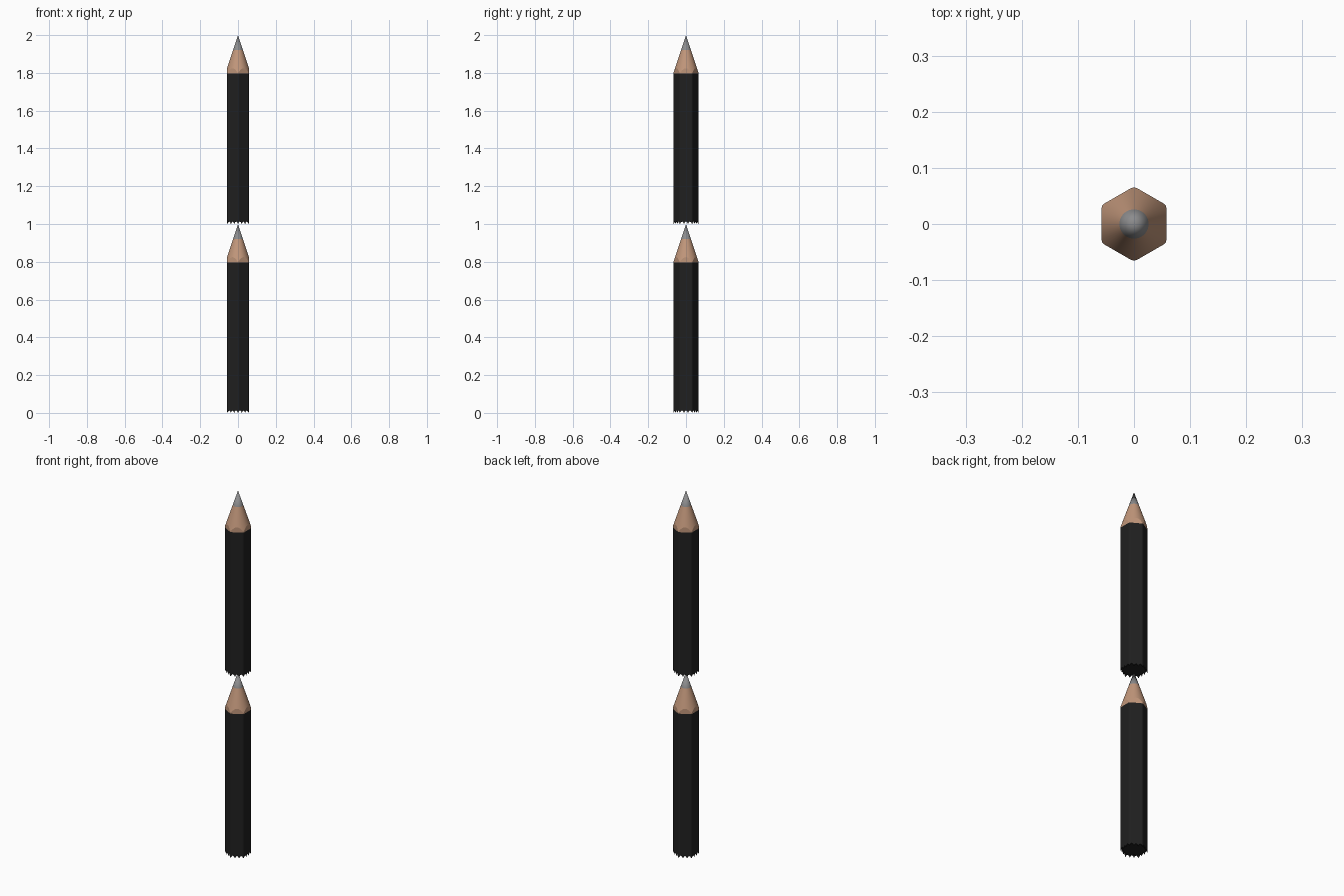
import bpy, bmesh, math

if "Cube" in bpy.data.objects:
    bpy.data.objects.remove(bpy.data.objects["Cube"])

N = 72            # points round the rounded hexagon
APOTHEM, CORNER = 0.058, 0.0655
SLOPE = 0.2 / 0.066   # height of the sharpened cone per unit of radius


def material(name, rgb):
    m = bpy.data.materials.new(name)
    m.diffuse_color = (*rgb, 1)
    m.use_nodes = True
    m.node_tree.nodes["Principled BSDF"].inputs["Base Color"].default_value = m.diffuse_color
    return m


MATS = [material("black paint", (0.014, 0.014, 0.014)),
        material("bare wood", (0.53, 0.305, 0.195)),
        material("grey lead", (0.26, 0.26, 0.265))]


def hex_radius(a):
    # corners point to +-y, slightly rounded
    d = (a + math.pi / 6) % (math.pi / 3) - math.pi / 6
    return min(APOTHEM / math.cos(d), CORNER)


def pencil(name, base):
    bm = bmesh.new()
    angles = [2 * math.pi * i / N for i in range(N)]

    def ring(radius, height):
        return [bm.verts.new((radius(a) * math.cos(a), radius(a) * math.sin(a),
                              base + height(a))) for a in angles]

    def bridge(lo, hi, mat):
        for i in range(N):
            j = (i + 1) % N
            bm.faces.new((lo[i], lo[j], hi[j], hi[i])).material_index = mat

    def fan(edge, z, mat):
        c = bm.verts.new((0, 0, base + z))
        for i in range(N):
            bm.faces.new((edge[i], edge[(i + 1) % N], c)).material_index = mat

    # ragged lower end, painted body, wood collar, cone and lead
    cap = ring(lambda a: 0.92 * hex_radius(a), lambda a: 0.013)
    teeth = ring(hex_radius, lambda a: 0.014 * abs(math.sin(9 * (a - math.pi / 6))))
    paint = ring(hex_radius, lambda a: 0.796)
    shoulder = ring(hex_radius, lambda a: 1 - SLOPE * hex_radius(a))
    lead = ring(lambda a: 0.026, lambda a: 1 - SLOPE * 0.026)
    fan(cap, 0.013, 0)
    bridge(cap, teeth, 0)
    bridge(teeth, paint, 0)
    bridge(paint, shoulder, 1)
    bridge(shoulder, lead, 1)
    fan(lead, 1.0, 2)
    bmesh.ops.recalc_face_normals(bm, faces=bm.faces)

    mesh = bpy.data.meshes.new(name)
    bm.to_mesh(mesh)
    bm.free()
    for m in MATS:
        mesh.materials.append(m)
    ob = bpy.data.objects.new(name, mesh)
    bpy.context.collection.objects.link(ob)
    bpy.ops.object.select_all(action='DESELECT')
    ob.select_set(True)
    bpy.context.view_layer.objects.active = ob
    bpy.ops.object.shade_smooth_by_angle(angle=math.radians(12))


# two pencils stacked tip to end
pencil("lower_pencil", 0.0)
pencil("upper_pencil", 1.0)
